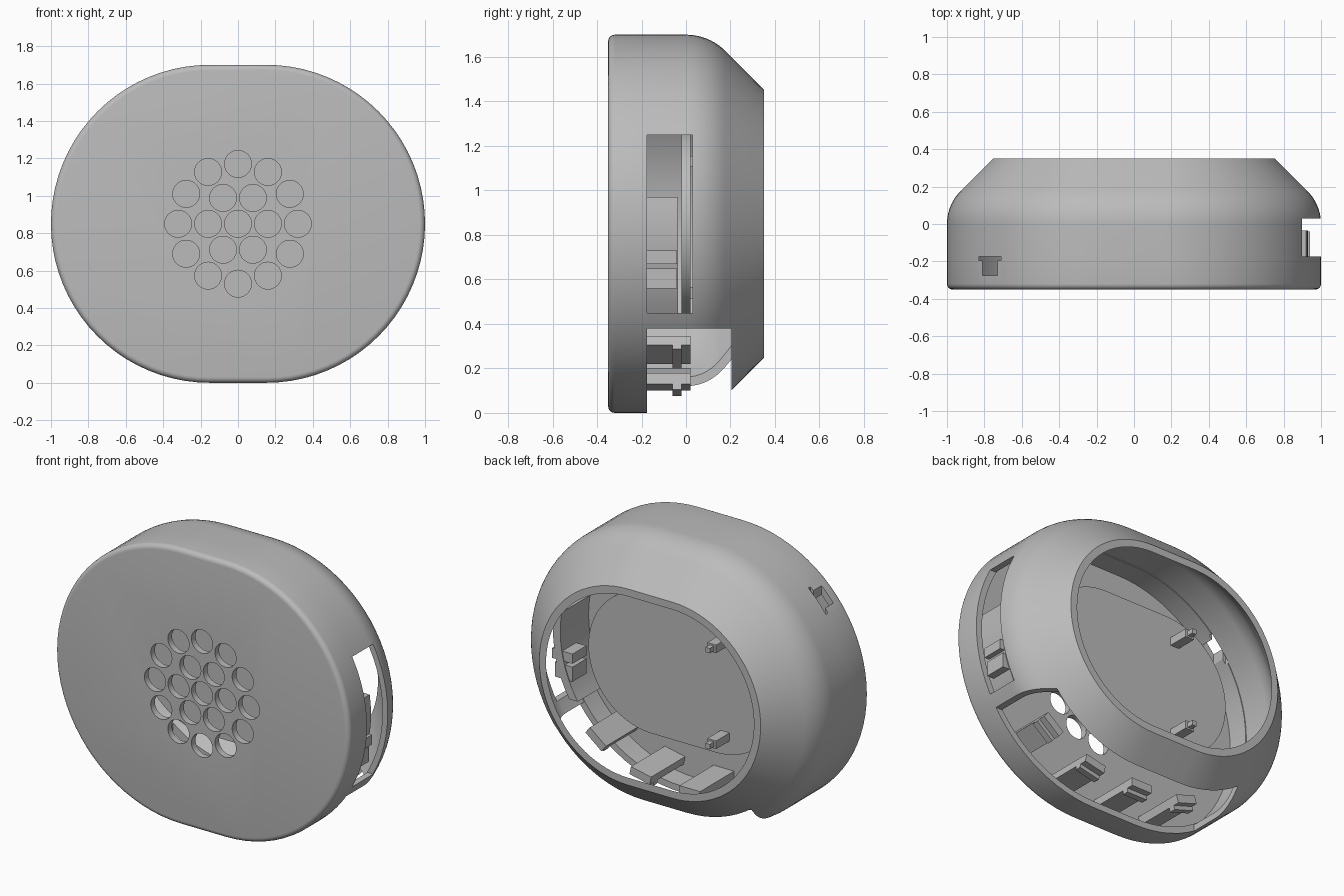
import bpy, bmesh, math
from mathutils import Matrix, Vector

cube = bpy.data.objects.get("Cube")
if cube:
    bpy.data.objects.remove(cube)

grey = bpy.data.materials.new("plain grey")
grey.use_nodes = True
colour = (0.5, 0.5, 0.5, 1)
grey.diffuse_color = colour
grey.node_tree.nodes["Principled BSDF"].inputs["Base Color"].default_value = colour

MID = 0.85      # height of the centre line
SEAM = -0.175   # joint between front cap and rear shell


def make(name, bm):
    bmesh.ops.recalc_face_normals(bm, faces=bm.faces)
    mesh = bpy.data.meshes.new(name)
    bm.to_mesh(mesh)
    bm.free()
    mesh.materials.append(grey)
    ob = bpy.data.objects.new(name, mesh)
    bpy.context.collection.objects.link(ob)
    return ob


def loft(name, profile, closed, flat=0.15, radius=MID, steps=40):
    """Sweep (inset, y) points round a stadium outline."""
    bm = bmesh.new()
    rings = []
    for inset, y in profile:
        ring = []
        for side in (0, 1):
            for i in range(steps + 1):
                a = -math.pi / 2 + math.pi * (side + i / steps)
                cx = -flat if side else flat
                r = radius - inset
                ring.append(bm.verts.new((cx + r * math.cos(a), y, MID + r * math.sin(a))))
        rings.append(ring)
    pairs = list(zip(rings, rings[1:]))
    if closed:
        pairs.append((rings[-1], rings[0]))
    else:
        bm.faces.new(rings[0])
        bm.faces.new(rings[-1])
    for a, b in pairs:
        for i in range(len(a)):
            j = (i + 1) % len(a)
            bm.faces.new((a[i], a[j], b[j], b[i]))
    return make(name, bm)


def add_box(bm, lo, hi, matrix=Matrix()):
    lo, hi = Vector(lo), Vector(hi)
    size = Matrix.Diagonal((*(hi - lo), 1))
    bmesh.ops.create_cube(bm, size=1, matrix=matrix @ Matrix.Translation((lo + hi) / 2) @ size)


def boxes(name, *bounds):
    bm = bmesh.new()
    for lo, hi in bounds:
        add_box(bm, lo, hi)
    return make(name, bm)


def boolean(ob, cutter, operation="DIFFERENCE"):
    mod = ob.modifiers.new("cut", "BOOLEAN")
    mod.operation = operation
    mod.solver = "EXACT"
    mod.object = cutter
    bpy.context.view_layer.objects.active = ob
    bpy.ops.object.modifier_apply(modifier=mod.name)
    bpy.data.objects.remove(cutter)


# Front cap: flat panel with a rounded edge and a thin wall
fillet = [(0.03 * (1 - math.sin(a)), -0.32 - 0.03 * math.cos(a))
          for a in [math.pi / 2 * i / 5 for i in range(6)]]
front_cap = loft("front_cap", fillet + [(0, SEAM), (0.04, SEAM), (0.04, -0.31)], False)

# Round grille holes in two rings about a centre hole
bm = bmesh.new()
spots = [(0, 0)]
for count, radius in ((6, 0.16), (12, 0.32)):
    spots += [(radius, math.tau * i / count) for i in range(count)]
for r, a in spots:
    place = Matrix.Translation((r * math.cos(a), -0.33, MID + r * math.sin(a)))
    bmesh.ops.create_cone(bm, cap_ends=True, segments=32, radius1=0.072, radius2=0.072,
                          depth=0.2, matrix=place @ Matrix.Rotation(math.pi / 2, 4, "X"))
boolean(front_cap, make("grille_cutter", bm))

# Catch window near the top of the cap
boolean(front_cap, boxes("window_cutter", ((-0.81, -0.275, 1.2), (-0.73, -0.1, 1.7))))
boolean(front_cap, boxes("notch_cutter", ((-0.83, -0.195, 1.2), (-0.71, -0.1, 1.7))))

# Rear shell: straight wall, rounded shoulder, sloping collar
R, T, BACK = 0.25, 0.035, 0.35
angles = [math.pi / 4 * i / 10 for i in range(11)]


def shoulder(r):
    return [(R - r * math.cos(a), r * math.sin(a)) for a in angles]


outer = [(0, SEAM)] + shoulder(R) + [(0.247, BACK)]
inner = [(T, SEAM)] + shoulder(R - T) + [(0.247 + T * 1.3, BACK)]
rear_shell = loft("rear_shell", outer + inner[::-1], True)

# Side slot and broad lower opening
boolean(rear_shell, boxes("slot_cutter", ((0.6, -0.3, 0.45), (1.1, 0.03, 1.25))))
boolean(rear_shell, boxes("lower_cutter", ((-0.585, -0.3, -0.1), (1.1, 0.205, 0.38))))

# Curved tongue showing in the side slot
side_tongue = loft("side_tongue", [(0.07, -0.32), (0.07, -0.035), (0.12, -0.035), (0.12, -0.32)], True)
boolean(side_tongue, boxes("tongue_limit", ((0.5, -0.5, 0.45), (1.1, 0.2, 0.97))), "INTERSECT")

# Hook on the tongue
side_hook = boxes("side_hook", ((0.8, SEAM, 0.56), (0.92, -0.04, 0.65)),
                  ((0.8, SEAM, 0.67), (0.94, -0.04, 0.73)))

# Snap clips along the bottom, each with a ridge facing outward
bm = bmesh.new()
for x in (0.61, 0.3, -0.04, -0.37):
    centre = math.copysign(min(abs(x), 0.15), x)
    tilt = math.asin((x - centre) / 0.74)
    place = Matrix.Translation((centre, 0, MID)) @ Matrix.Rotation(-tilt, 4, "Y")
    add_box(bm, (-0.07, -0.32, -0.75), (0.07, 0.02, -0.7), place)
    add_box(bm, (-0.07, -0.06, -0.775), (0.07, -0.02, -0.74), place)
snap_clips = make("snap_clips", bm)

# Inner board in the middle of the case
inner_board = loft("inner_board", [(0, -0.02), (0, 0.02)], False, flat=0.22, radius=0.43)

# Stepped posts standing on the board
bm = bmesh.new()
for z in (MID - 0.31, MID + 0.28):
    add_box(bm, (-0.31, 0.01, z - 0.025), (-0.25, 0.15, z + 0.025))
    add_box(bm, (-0.295, 0.14, z - 0.015), (-0.265, 0.19, z + 0.015))
board_posts = make("board_posts", bm)

# Smooth the curved walls, keep the edges crisp
bpy.ops.object.select_all(action="DESELECT")
for ob in (front_cap, rear_shell, side_tongue, inner_board):
    ob.select_set(True)
bpy.context.view_layer.objects.active = rear_shell
bpy.ops.object.shade_smooth_by_angle(angle=math.radians(30))
